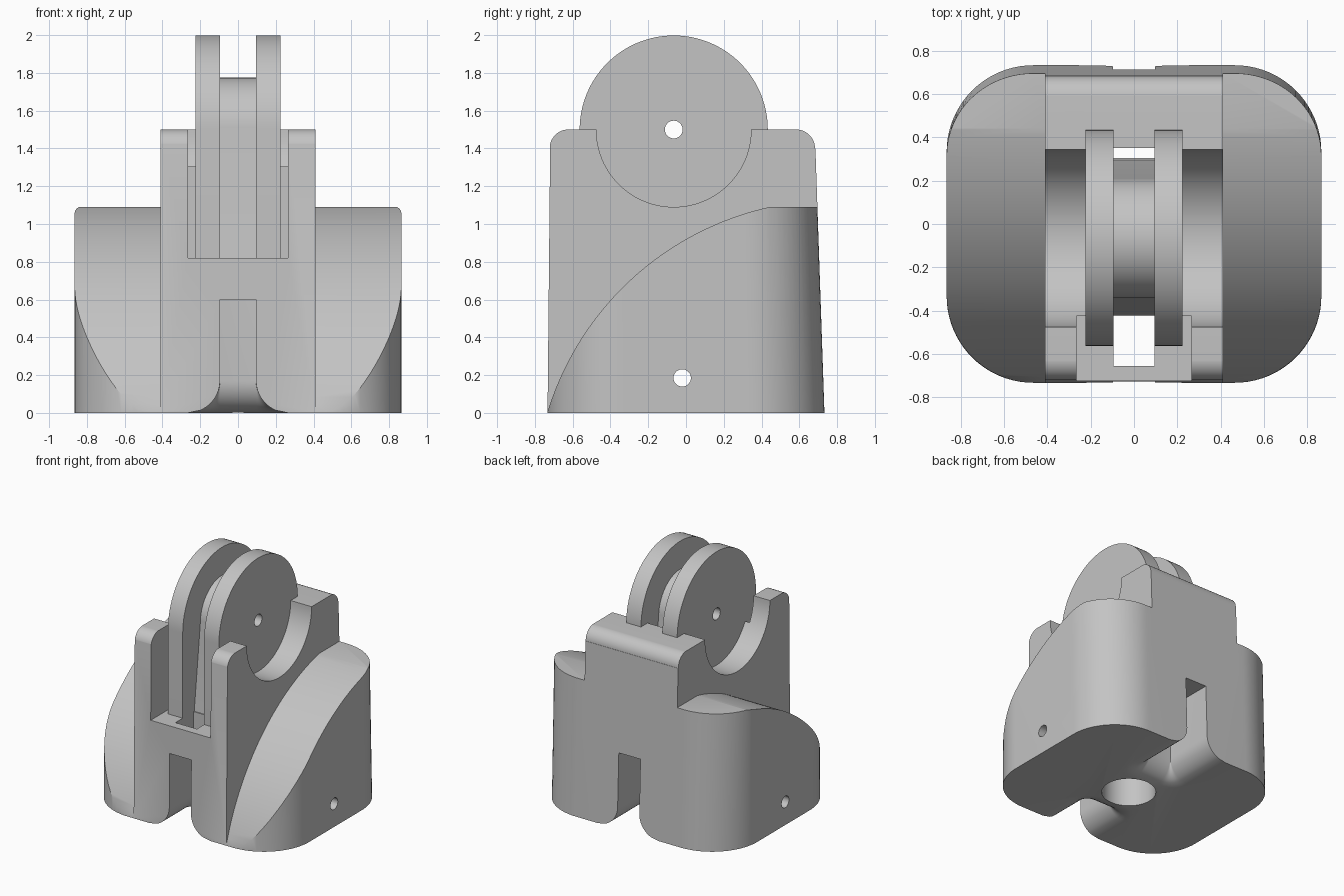
import bpy
import bmesh
from math import sin, cos, pi, sqrt, radians, atan2

cube = bpy.data.objects.get("Cube")
if cube:
    bpy.data.objects.remove(cube, do_unlink=True)

grey = bpy.data.materials.new("plain_grey")
grey.use_nodes = True
COLOUR = (0.55, 0.55, 0.55, 1)
grey.diffuse_color = COLOUR
grey.node_tree.nodes["Principled BSDF"].inputs["Base Color"].default_value = COLOUR

AXLE_Y, AXLE_Z = -0.065, 1.5
HALF_GAP = 0.095


def arc(cx, cy, r, a0, a1, n):
    """Points on an arc, angles in degrees."""
    steps = [radians(a0 + (a1 - a0) * i / n) for i in range(n + 1)]
    return [(cx + r * cos(a), cy + r * sin(a)) for a in steps]


def loft(name, loops):
    """Closed solid through loops with equal point counts."""
    bm = bmesh.new()
    rings = [[bm.verts.new(p) for p in loop] for loop in loops]
    for a, b in zip(rings, rings[1:]):
        for i in range(len(a)):
            j = (i + 1) % len(a)
            bm.faces.new((a[i], a[j], b[j], b[i]))
    bm.faces.new(rings[0])
    bm.faces.new(rings[-1])
    bmesh.ops.recalc_face_normals(bm, faces=bm.faces)
    mesh = bpy.data.meshes.new(name)
    bm.to_mesh(mesh)
    bm.free()
    mesh.materials.append(grey)
    obj = bpy.data.objects.new(name, mesh)
    bpy.context.collection.objects.link(obj)
    return obj


def side_prism(name, profile, x0, x1):
    """Extrude a (y, z) profile along x."""
    return loft(name, [[(x, y, z) for y, z in profile] for x in (x0, x1)])


def box(name, x, y0, y1, z0, z1):
    return side_prism(name, [(y0, z0), (y1, z0), (y1, z1), (y0, z1)], -x, x)


def boolean(obj, cutter, operation="DIFFERENCE"):
    cutter.hide_render = True
    mod = obj.modifiers.new("cut", "BOOLEAN")
    mod.operation = operation
    mod.solver = "EXACT"
    mod.object = cutter
    bpy.ops.object.select_all(action="DESELECT")
    bpy.context.view_layer.objects.active = obj
    obj.select_set(True)
    bpy.ops.object.modifier_apply(modifier=mod.name)
    bpy.data.objects.remove(cutter, do_unlink=True)


def circle(y, z, r, n=64):
    return arc(y, z, r, 0, 360, n)[:-1]


# Body: rounded footprint with a slight draft on front and back
W, D, R = 0.865, 0.733, 0.4
footprint = []
for sx, sy, a in ((1, 1, 0), (-1, 1, 90), (-1, -1, 180), (1, -1, 270)):
    footprint += arc(sx * (W - R), sy * (D - R), R, a, a + 90, 20)
body = loft("body", [
    [(x, y, 0) for x, y in footprint],
    [(x, y * (0.93 if y > 0 else 0.98), 1.5) for x, y in footprint]])

# Rounded top edges of the tower
tower = [(-0.9, -0.1), (-0.9, 1.4)]
tower += arc(-0.622, 1.4, 0.1, 180, 90, 12) + arc(0.583, 1.4, 0.1, 90, 0, 12)
tower += [(0.9, 1.4), (0.9, -0.1)]
# keep the profile just above the flat top
tower = [(y, z + 0.0005) for y, z in tower]
boolean(body, side_prism("tower_cutter", tower, -1, 1), "INTERSECT")

# Curved shoulders on both sides
cy, cz, cr = 0.788, -0.464, 1.592
start = 180 - math_deg if (math_deg := 17.1) else 0
end = atan2(1.09 - cz, 0.44 - cy) * 180 / pi
shoulder = [(-1, 0.005)] + arc(cy, cz, cr, start, end, 40)
shoulder += [(1, 1.09), (1, 1.7), (-1, 1.7)]
for side in (-1, 1):
    boolean(body, side_prism("shoulder_cutter", shoulder, side * 0.41, side * 1.2))

# Round cradle, front opening and the well around the spine
boolean(body, side_prism("cradle_cutter", circle(AXLE_Y, AXLE_Z, 0.41, 96), -0.6, 0.6))
boolean(body, box("front_opening_cutter", 0.265, -1, -0.425, 0.82, 2))
boolean(body, box("well_cutter", HALF_GAP, -0.655, 0.35, 0.82, 2))


# Cord channels with flared lower mouths
def flared_mouth(inner, outer):
    s = 1 if outer > inner else -1
    flare, loops = 0.17, []
    for z in [0.6] + [flare * (1 - i / 12) for i in range(13)] + [-0.1]:
        zz = max(z, 0)
        d = 0.001
        if zz < flare:
            d += flare - sqrt(flare ** 2 - (flare - zz) ** 2)
        left = arc(-HALF_GAP, inner, d, 180, 270, 8)
        right = arc(HALF_GAP, inner, d, 270, 360, 8)
        ring = [(x, inner + s * (y - inner)) for x, y in left + right]
        ring = [(-HALF_GAP - d, outer)] + ring + [(HALF_GAP + d, outer)]
        loops.append([(x, y, z) for x, y in ring])
    return loft("mouth_cutter", loops)


for inner, wall, outside in ((-0.425, -0.655, -1), (0.305, 0.35, 1)):
    low, high = sorted((inner, wall))
    boolean(body, box("channel_cutter", HALF_GAP, low, high, 0.3, 0.9))
    boolean(body, flared_mouth(inner, outside))

# Socket in the base and the cross pin hole
boolean(body, loft("socket_cutter", [
    [(x, y, z) for x, y in circle(0, -0.06, 0.2)] for z in (-0.1, 0.6)]))
boolean(body, side_prism("pin_cutter", circle(-0.02, 0.185, 0.046, 32), -1, 1))


# Pulley flanges and the grooved spine between them
def arched(r, y0, y1):
    return [(y1, 0.75)] + arc(AXLE_Y, AXLE_Z, r, 0, 180, 64) + [(y0, 0.75)]


parts = [body]
for name, side in (("left_flange", 1), ("right_flange", -1)):
    parts.append(side_prism(name, arched(0.498, -0.563, 0.433), side * HALF_GAP, side * 0.225))
parts.append(side_prism("pulley_spine", arched(0.275, -0.425, 0.305), -0.1, 0.1))
for part in parts[1:]:
    boolean(part, side_prism("axle_cutter", circle(AXLE_Y, AXLE_Z, 0.047, 32), -0.5, 0.5))

for part in parts:
    bpy.ops.object.select_all(action="DESELECT")
    bpy.context.view_layer.objects.active = part
    part.select_set(True)
    bpy.ops.object.shade_smooth_by_angle(angle=radians(30))
